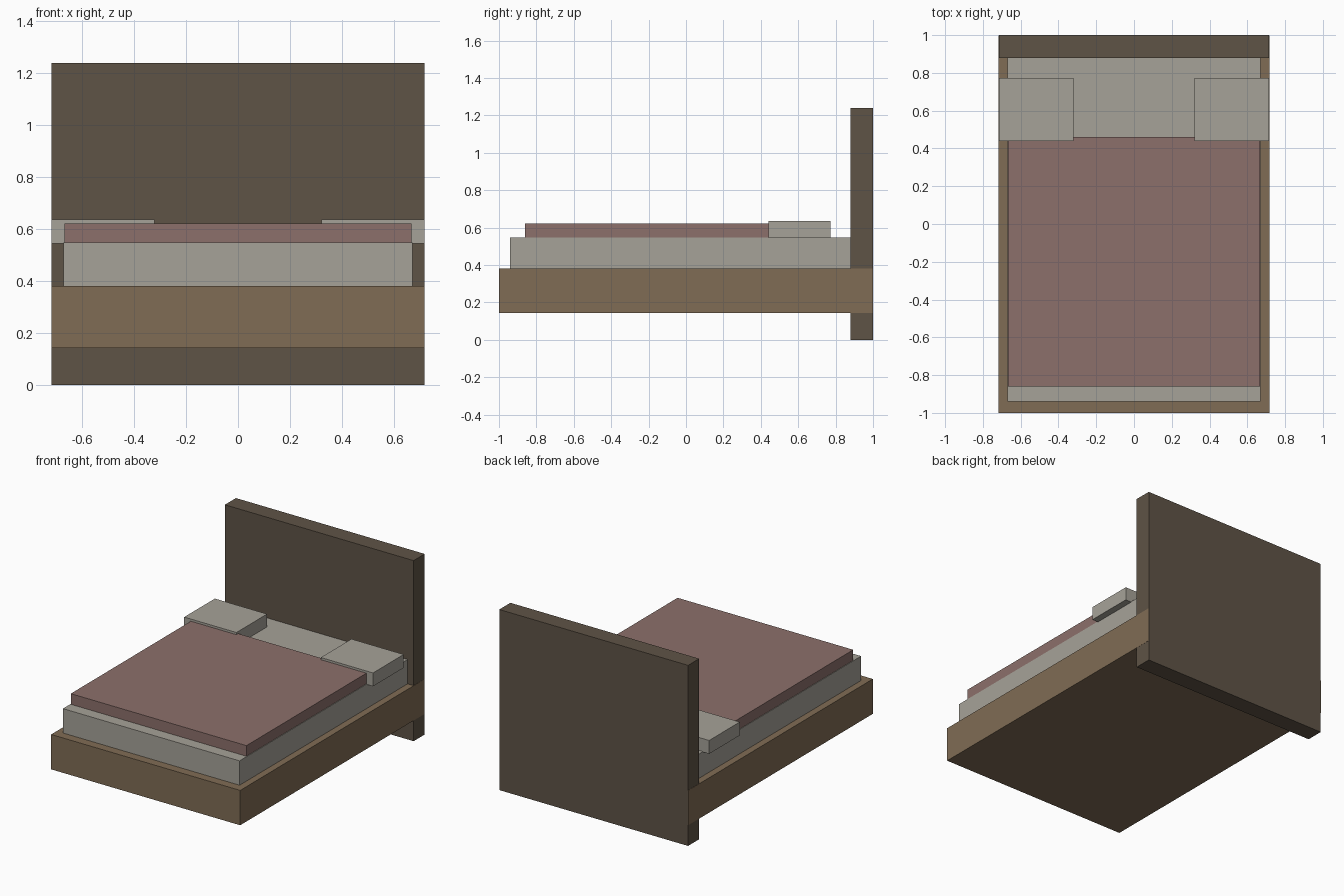
import bpy
import bmesh
from mathutils import Vector

cube = bpy.data.objects.get("Cube")
if cube:
    bpy.data.objects.remove(cube, do_unlink=True)


def material(name, rgb):
    mat = bpy.data.materials.new(name)
    mat.use_nodes = True
    mat.diffuse_color = (*rgb, 1)
    mat.node_tree.nodes["Principled BSDF"].inputs["Base Color"].default_value = (*rgb, 1)
    return mat


def box(name, low, high, mat):
    """Add a flat-faced box spanning two opposite corners."""
    low, high = Vector(low), Vector(high)
    centre = (low + high) / 2
    bm = bmesh.new()
    bmesh.ops.create_cube(bm, size=1)
    bmesh.ops.scale(bm, vec=high - low, verts=bm.verts)
    bmesh.ops.translate(bm, vec=centre, verts=bm.verts)
    mesh = bpy.data.meshes.new(name)
    bm.to_mesh(mesh)
    bm.free()
    mesh.materials.append(mat)
    obj = bpy.data.objects.new(name, mesh)
    bpy.context.collection.objects.link(obj)
    return obj


dark_wood = material("dark wood", (0.114, 0.087, 0.061))
oak = material("light wood", (0.216, 0.150, 0.089))
linen = material("linen", (0.381, 0.361, 0.314))
rose = material("rose fabric", (0.262, 0.162, 0.147))

# Wooden structure: the base runs through the headboard, a hair proud at its sides
box("headboard", (-0.716, 0.88, 0), (0.716, 1, 1.238), dark_wood)
box("bed_base", (-0.717, -1, 0.142), (0.717, 0.999, 0.381), oak)

# Bedding
box("mattress", (-0.67, -0.94, 0.381), (0.67, 0.885, 0.548), linen)
box("blanket", (-0.666, -0.86, 0.54), (0.666, 0.46, 0.621), rose)

# Pillows overhang the mattress sides
for side, x0, x1 in (("right", -0.716, -0.32), ("left", 0.32, 0.716)):
    box(side + "_pillow", (x0, 0.44, 0.544), (x1, 0.772, 0.636), linen)
